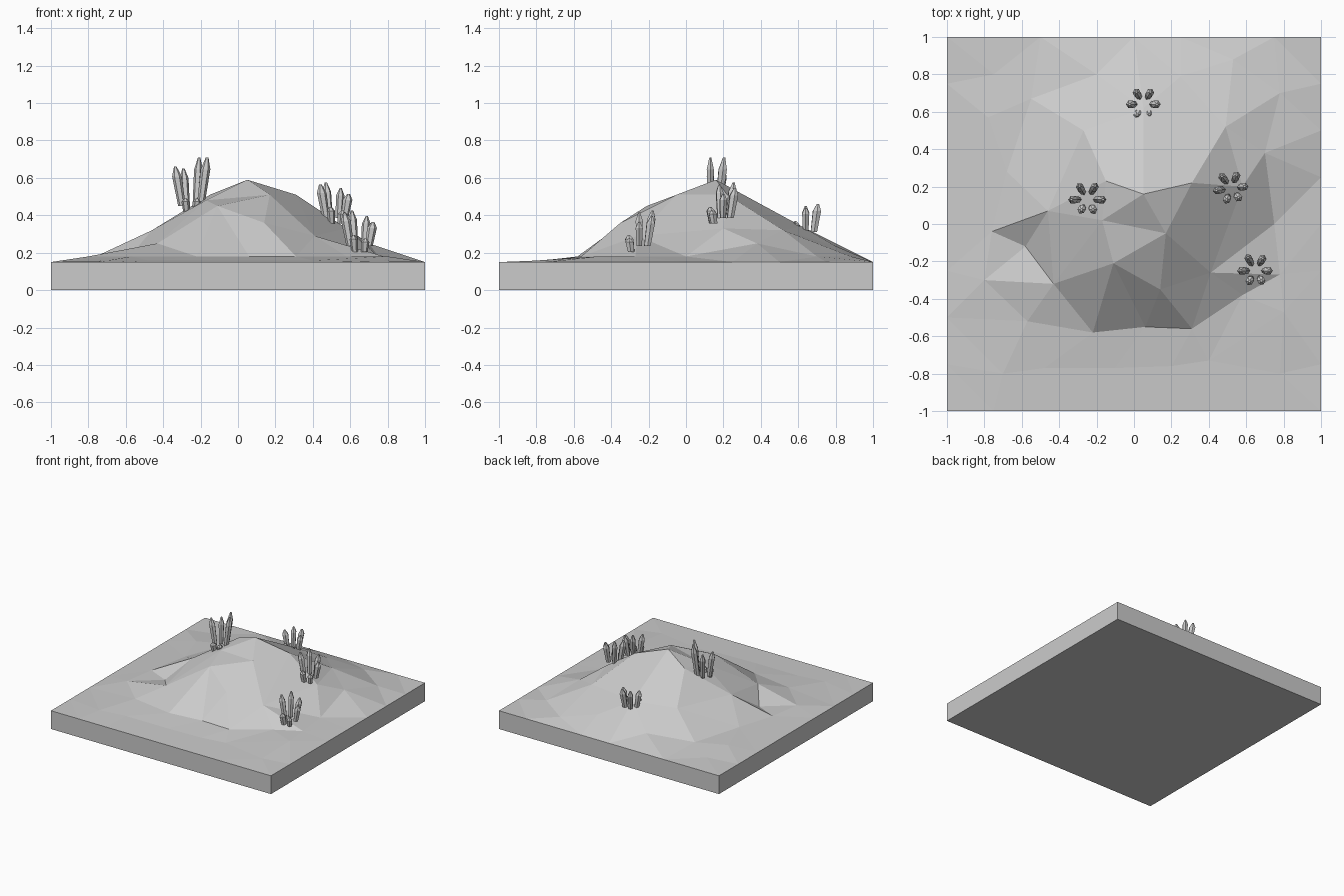
import bpy
import bmesh
import math
from mathutils import Vector, geometry

cube = bpy.data.objects.get("Cube")
if cube:
    bpy.data.objects.remove(cube, do_unlink=True)


def make_material(name, rgb):
    mat = bpy.data.materials.new(name)
    mat.use_nodes = True
    mat.diffuse_color = (*rgb, 1)
    mat.node_tree.nodes["Principled BSDF"].inputs["Base Color"].default_value = (*rgb, 1)
    return mat


stone = make_material("stone grey", (0.6, 0.6, 0.6))


def add_object(name, bm, mat):
    bmesh.ops.recalc_face_normals(bm, faces=bm.faces)
    mesh = bpy.data.meshes.new(name)
    bm.to_mesh(mesh)
    bm.free()
    mesh.materials.append(mat)
    obj = bpy.data.objects.new(name, mesh)
    bpy.context.collection.objects.link(obj)
    return obj


# Terrain: hill summits and shoulders (x, y, z)
GROUND = 0.15
hill = [
    (0.05, 0.16, 0.59), (0.31, 0.22, 0.51), (0.17, -0.05, 0.51),
    (-0.17, 0.02, 0.48), (-0.15, 0.23, 0.51), (-0.11, -0.21, 0.45),
    (0.14, -0.35, 0.36), (0.41, -0.26, 0.29), (-0.43, -0.32, 0.25),
    (-0.46, 0.07, 0.32), (0.58, 0.2, 0.33), (0.49, 0.52, 0.32),
    (0.05, 0.62, 0.34), (-0.27, 0.5, 0.32), (0.25, 0.79, 0.24),
    (0.7, 0.38, 0.25), (-0.2, 0.8, 0.21), (-0.68, 0.28, 0.19),
]
# Foot of the hill and low ground (x, y), just above the slab
foot = [
    (-0.76, -0.04), (-0.58, -0.12), (-0.8, -0.3), (-0.57, -0.52),
    (-0.22, -0.58), (0.06, -0.55), (0.31, -0.56), (0.58, -0.38),
    (0.78, -0.27), (0.8, -0.47), (0.75, 0.0), (-0.78, 0.57),
    (-0.55, 0.67), (0.53, 0.88), (0.78, 0.7),
]
plain = [(-0.7, -0.8), (-0.48, -0.77), (-0.1, -0.77), (0.2, -0.76),
         (0.4, -0.73), (0.78, -0.8), (-0.75, 0.8)]

heights = {(x, y): z for x, y, z in hill}
heights.update({p: GROUND + 0.03 for p in foot})
heights.update({p: GROUND + 0.008 for p in plain})
for i in range(-4, 4):
    s = i / 4
    for p in ((s, -1.0), (1.0, s), (-s, 1.0), (-1.0, -s)):
        heights[p] = GROUND

points = [Vector(p) for p in heights]
flat, _, tris, origin, _, _ = geometry.delaunay_2d_cdt(points, [], [], 0, 1e-5)
levels = list(heights.values())
bm = bmesh.new()
verts = [bm.verts.new((p.x, p.y, levels[src[0]])) for p, src in zip(flat, origin)]
for tri in tris:
    bm.faces.new([verts[i] for i in tri])

# Slab sides and underside, dropped from the terrain border
border = [e for e in bm.edges if e.is_boundary]
result = bmesh.ops.extrude_edge_only(bm, edges=border)["geom"]
for v in result:
    if isinstance(v, bmesh.types.BMVert):
        v.co.z = 0
bottom = [e for e in bm.edges if e.is_boundary]
bmesh.ops.contextual_create(bm, geom=bottom)
add_object("terrain", bm, stone)


# Crystals: six-sided shafts with a shoulder and a blunt point
def add_crystal(bm, base, angle, height):
    out = Vector((math.cos(angle), math.sin(angle), 0))
    side = Vector((-out.y, out.x, 0))
    lean = min(height * 0.17, 0.035)
    rings = []
    for t, radius in ((0, 0.02), (0.75, 0.026), (1, 0.007)):
        centre = base + out * (0.05 + lean * t) + Vector((0, 0, height * t))
        ring = []
        for k in range(6):
            a = k * math.tau / 6
            ring.append(bm.verts.new(centre + out * radius * math.cos(a)
                                     + side * radius * 0.85 * math.sin(a)))
        rings.append(ring)
    for low, high in zip(rings, rings[1:]):
        for k in range(6):
            j = (k + 1) % 6
            bm.faces.new((low[k], low[j], high[j], high[k]))
    bm.faces.new(rings[0][::-1])
    bm.faces.new(rings[-1])


def add_cluster(name, base, sizes, turn=0):
    bm = bmesh.new()
    for k, height in enumerate(sizes):
        angle = math.radians(60 * k + turn)
        # Short crystals sit lower, on the downhill side
        drop = 0.03 if height < 0.1 else 0
        add_crystal(bm, Vector(base) - Vector((0, 0, drop)), angle, height)
    add_object(name, bm, stone)


mixed = (0.13, 0.16, 0.19, 0.18, 0.09, 0.07)
add_cluster("summit_crystals", (-0.25, 0.13, 0.45), (0.26, 0.26, 0.2, 0.21, 0.07, 0.07))
add_cluster("back_crystals", (0.05, 0.64, 0.31), (0.13, 0.15, 0.15, 0.14, 0.09, 0.08))
add_cluster("left_crystals", (0.52, 0.19, 0.385), mixed, 8)
add_cluster("front_crystals", (0.65, -0.25, 0.235), mixed)
